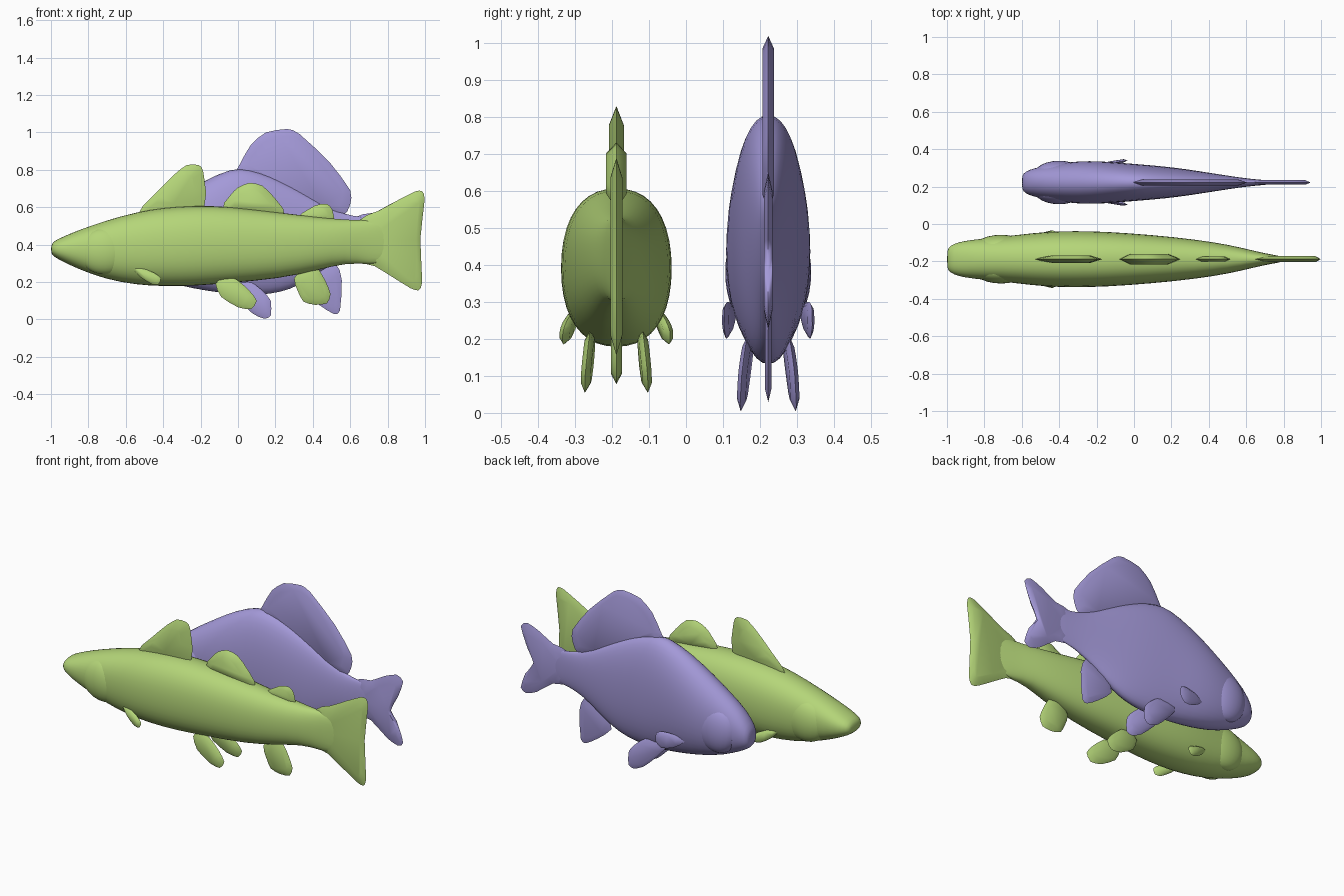
import bpy
import bmesh
import math
from mathutils import Vector

if "Cube" in bpy.data.objects:
    bpy.data.objects.remove(bpy.data.objects["Cube"], do_unlink=True)


def make_material(name, rgb):
    mat = bpy.data.materials.new(name)
    mat.use_nodes = True
    mat.diffuse_color = (*rgb, 1)
    mat.node_tree.nodes["Principled BSDF"].inputs["Base Color"].default_value = (*rgb, 1)
    return mat


def finish(bm, name, mat, y, angle=60, subsurf=0):
    """Turn a bmesh into a smooth shaded object lying on the plane y."""
    bmesh.ops.recalc_face_normals(bm, faces=bm.faces)
    mesh = bpy.data.meshes.new(name)
    bm.to_mesh(mesh)
    bm.free()
    mesh.materials.append(mat)
    obj = bpy.data.objects.new(name, mesh)
    bpy.context.collection.objects.link(obj)
    obj.location.y = y
    if subsurf:
        obj.modifiers.new("Smooth", "SUBSURF").levels = subsurf
        obj.modifiers["Smooth"].render_levels = subsurf
    bpy.ops.object.select_all(action="DESELECT")
    obj.select_set(True)
    bpy.context.view_layer.objects.active = obj
    bpy.ops.object.shade_smooth_by_angle(angle=math.radians(angle))
    return obj


def body(name, mat, y, stations, power, sides=20):
    """Loft superellipse rings; station = x, bottom, top, half width."""
    bm = bmesh.new()
    rings = []
    for x, low, high, half in stations:
        ring = []
        for i in range(sides):
            a = math.tau * i / sides
            c, s = math.cos(a), math.sin(a)
            w = math.copysign(abs(c) ** (2 / power), c) * half
            h = math.copysign(abs(s) ** (2 / power), s) * (high - low) / 2
            ring.append(bm.verts.new((x, w, (high + low) / 2 + h)))
        rings.append(ring)
    for a, b in zip(rings, rings[1:]):
        for i in range(sides):
            j = (i + 1) % sides
            bm.faces.new((a[i], a[j], b[j], b[i]))
    bm.faces.new(rings[0])
    bm.faces.new(rings[-1])
    finish(bm, name, mat, y, subsurf=1)


def rounded(points):
    """Add curved midpoints to a closed outline."""
    out = []
    n = len(points)
    for i in range(n):
        p, a, b, q = (Vector(points[(i + k) % n]) for k in (-1, 0, 1, 2))
        out += [a, (a + b) * 0.54 - (p + q) * 0.04]
    return out


def fin(name, mat, y, outline, thick, inset=0.7, lean=None, side=1):
    """Flat pillow-edged fin; lean = (root offset, tip offset), first point is the root."""
    pts = rounded(outline)
    mid = sum(pts, Vector((0, 0))) / len(pts)
    axis = mid - pts[0]

    def offset(p):
        if not lean:
            return 0
        f = (p - pts[0]).dot(axis) / axis.length_squared / 2
        return lean[0] + (lean[1] - lean[0]) * f

    bm = bmesh.new()
    rim = [bm.verts.new((p.x, side * offset(p), p.y)) for p in pts]
    for sign in (-1, 1):
        inner = []
        for p in pts:
            q = mid.lerp(p, inset)
            inner.append(bm.verts.new((q.x, side * offset(q) + sign * thick, q.y)))
        for i in range(len(pts)):
            j = (i + 1) % len(pts)
            bm.faces.new((rim[i], rim[j], inner[j], inner[i]))
        bm.faces.new(inner)
    finish(bm, name, mat, y)


def fin_pair(name, mat, y, outline, thick, lean):
    for label, side in (("left", 1), ("right", -1)):
        fin(f"{name}_{label}", mat, y, outline, thick, 0.7, lean, side)


def gill_covers(name, mat, y, centre, radii):
    """Shallow cheek plates swelling from both sides of the head."""
    for label, side in (("left", 1), ("right", -1)):
        bm = bmesh.new()
        bmesh.ops.create_uvsphere(bm, u_segments=24, v_segments=16, radius=1)
        for v in bm.verts:
            v.co = Vector((v.co.x * radii[0] + centre[0],
                           v.co.y * radii[1] + side * centre[1],
                           v.co.z * radii[2] + centre[2]))
        finish(bm, f"{name}_{label}", mat, y)


green = make_material("leaf green", (0.46, 0.67, 0.19))
purple = make_material("soft violet", (0.37, 0.32, 0.69))

# Long slender fish in front
GY = -0.188
body("green_body", green, GY, [
    (-1.0, .355, .395, .05), (-.985, .335, .42, .072), (-.94, .31, .44, .092),
    (-.87, .275, .472, .105), (-.71, .212, .53, .12), (-.54, .182, .577, .142),
    (-.4, .174, .6, .152), (-.23, .176, .612, .152), (-.05, .192, .607, .143),
    (.22, .215, .573, .12), (.43, .262, .548, .092), (.57, .3, .534, .064),
    (.7, .295, .53, .03), (.82, .29, .54, .012)], 2.3)
gill_covers("green_gill_cover", green, GY, (-.71, .062, .365), (.145, .068, .125))
fin("green_tail", green, GY, [
    (.64, .32), (.73, .285), (.82, .23), (.92, .168), (.965, .155), (.985, .2),
    (.975, .43), (.998, .64), (.985, .685), (.95, .685), (.86, .64), (.75, .58),
    (.64, .525)], .016, .8)
fin("green_front_dorsal_fin", green, GY, [
    (-.54, .55), (-.44, .675), (-.34, .775), (-.275, .825), (-.21, .825),
    (-.185, .785), (-.185, .57)], .02, .55)
fin("green_middle_dorsal_fin", green, GY, [
    (-.08, .58), (-.04, .665), (.0, .705), (.06, .73), (.13, .715), (.2, .645),
    (.25, .55)], .028, .6)
fin("green_rear_dorsal_fin", green, GY, [
    (.3, .53), (.41, .608), (.475, .618), (.505, .585), (.505, .51)], .013, .6)
fin("green_anal_fin", green, GY, [
    (.37, .3), (.3, .22), (.32, .15), (.35, .095), (.41, .078), (.475, .085),
    (.495, .135), (.47, .2), (.43, .27)], .015)
fin_pair("green_pelvic_fin", green, GY, [
    (-.08, .225), (-.12, .19), (-.09, .12), (0, .065), (.07, .055), (.1, .1),
    (.06, .155), (-.01, .215)], .013, (.068, .085))
fin_pair("green_pectoral_fin", green, GY, [
    (-.57, .278), (-.52, .225), (-.46, .188), (-.425, .188), (-.412, .22),
    (-.45, .25), (-.53, .28)], .013, (.105, .152))

# Deep bodied fish behind
PY = 0.222
body("purple_body", purple, PY, [
    (-.6, .32, .4, .035), (-.585, .295, .435, .058), (-.53, .262, .51, .08),
    (-.42, .21, .59, .1), (-.3, .175, .67, .116), (-.18, .15, .747, .116),
    (-.03, .13, .815, .103), (.06, .125, .808, .096), (.17, .13, .772, .086),
    (.28, .155, .718, .072), (.38, .21, .662, .056), (.47, .275, .608, .042),
    (.57, .325, .562, .026), (.66, .345, .548, .016), (.76, .35, .54, .008)], 2.15)
gill_covers("purple_gill_cover", purple, PY, (-.4, .05, .38), (.13, .066, .14))
fin("purple_tail", purple, PY, [
    (.62, .36), (.73, .33), (.84, .25), (.91, .225), (.945, .25), (.915, .34),
    (.86, .42), (.91, .52), (.945, .62), (.9, .65), (.82, .62), (.73, .57),
    (.62, .545)], .012, .75)
fin("purple_dorsal_fin", purple, PY, [
    (0, .78), (.01, .83), (.07, .935), (.15, 1.0), (.265, 1.018), (.33, .99),
    (.49, .84), (.6, .69), (.6, .615), (.555, .55), (.38, .62), (.2, .72)], .015, .85)
fin("purple_anal_fin", purple, PY, [
    (.38, .25), (.34, .16), (.43, .08), (.51, .03), (.545, .045), (.555, .21),
    (.52, .3)], .009)
fin_pair("purple_pelvic_fin", purple, PY, [
    (-.08, .21), (0, .105), (.08, .03), (.14, .004), (.175, .02), (.175, .1),
    (.13, .155), (.05, .21)], .012, (.045, .083))
fin_pair("purple_pectoral_fin", purple, PY, [
    (-.21, .265), (-.14, .215), (-.07, .2), (-.035, .235), (-.04, .285),
    (-.08, .3), (-.15, .295)], .009, (.09, .125))
